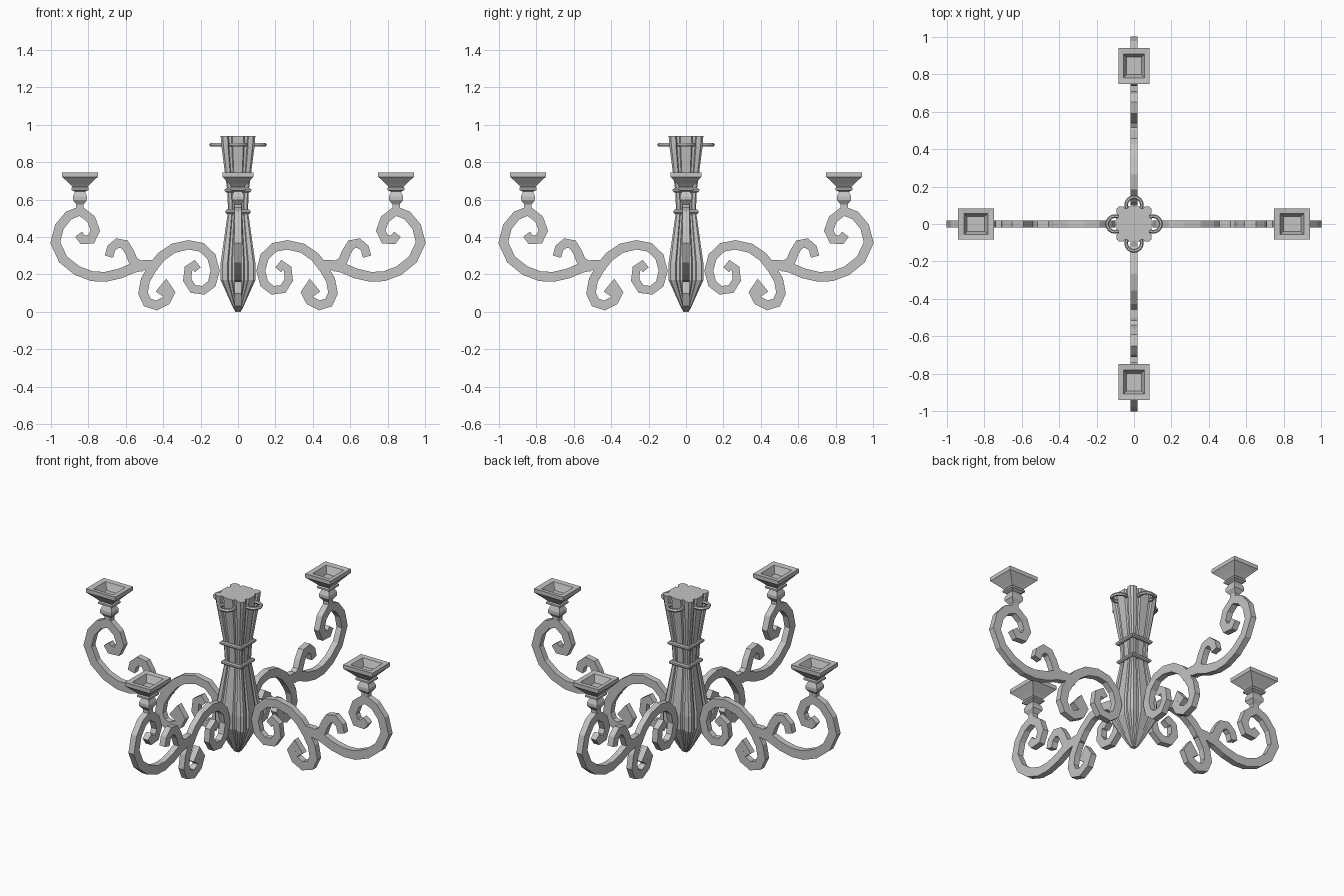
import bpy, bmesh, math
from mathutils import Vector

cube = bpy.data.objects.get("Cube")
if cube:
    bpy.data.objects.remove(cube, do_unlink=True)

metal = bpy.data.materials.new("grey metal")
metal.use_nodes = True
GREY = (0.55, 0.55, 0.55, 1)
metal.diffuse_color = GREY
metal.node_tree.nodes["Principled BSDF"].inputs["Base Color"].default_value = GREY


def finish(bm, name):
    bmesh.ops.recalc_face_normals(bm, faces=bm.faces)
    mesh = bpy.data.meshes.new(name)
    bm.to_mesh(mesh)
    bm.free()
    mesh.materials.append(metal)
    obj = bpy.data.objects.new(name, mesh)
    bpy.context.collection.objects.link(obj)
    return obj


def skin(bm, rings):
    """Join rings of points into a closed tube."""
    loops = [[bm.verts.new(p) for p in ring] for ring in rings]
    for a, b in zip(loops, loops[1:]):
        for i in range(len(a)):
            j = (i + 1) % len(a)
            bm.faces.new((a[i], a[j], b[j], b[i]))
    bm.faces.new(loops[0])
    bm.faces.new(loops[-1])


def loft(name, section, profile, x=0):
    """Stack scaled copies of a section along z."""
    bm = bmesh.new()
    skin(bm, [[(x + px * h, py * h, z) for px, py in section] for z, h in profile])
    return finish(bm, name)


def ribbon(bm, path, widths, thick=0.018):
    """Flat scroll bar in the xz plane, mitred at each bend."""
    pts = [Vector(p) for p in path]
    rings = []
    for i, p in enumerate(pts):
        d0 = (p - pts[i - 1]).normalized() if i else None
        d1 = (pts[i + 1] - p).normalized() if i + 1 < len(pts) else d0
        d0 = d0 or d1
        t = (d0 + d1).normalized()
        f = i / (len(pts) - 1)
        w = widths[0] * (1 - f) + widths[1] * f
        n = Vector((-t.y, t.x)) * (w / 2 / max(t.dot(d1), 0.75))
        a, b = p + n, p - n
        rings.append([(a.x, -thick, a.y), (a.x, thick, a.y),
                      (b.x, thick, b.y), (b.x, -thick, b.y)])
    skin(bm, rings)


def around(obj):
    """Repeat a part on the other three sides."""
    names = ("left", "back", "right", "front")
    base = obj.name
    obj.name = f"{names[0]}_{base}"
    for k in range(1, 4):
        copy = obj.copy()
        copy.name = f"{names[k]}_{base}"
        copy.rotation_euler.z = k * math.pi / 2
        bpy.context.collection.objects.link(copy)


# Fluted square column
side = [(-0.93, 0.93), (-0.88, 1), (-0.6, 1), (-0.54, 0.88), (-0.38, 0.88), (-0.32, 1),
        (0.32, 1), (0.38, 0.88), (0.54, 0.88), (0.6, 1), (0.88, 1)]
fluted = []
for k in range(4):
    for px, py in side:
        for _ in range(k):
            px, py = py, -px
        fluted.append((px, py))
loft("column", fluted, [(0, 0.014), (0.03, 0.03), (0.17, 0.093), (0.26, 0.093),
                        (0.54, 0.053), (0.65, 0.058), (0.88, 0.088), (0.94, 0.093)])

# Collars
square = [(-1, -1), (1, -1), (1, 1), (-1, 1)]
for name, z, h in (("lower_collar", 0.535, 0.066), ("upper_collar", 0.65, 0.071)):
    loft(name, square, [(z - 0.011, h - 0.006), (z - 0.005, h),
                        (z + 0.005, h), (z + 0.011, h - 0.006)])

# Ring handles near the top
bpy.ops.mesh.primitive_torus_add(major_segments=16, minor_segments=6, major_radius=0.042,
                                 minor_radius=0.01, location=(0, 0, 0))
ring = bpy.context.object
ring.name = "ring_handle"
ring.data.materials.append(metal)
for v in ring.data.vertices:
    v.co += Vector((0.102, 0, 0.893))
around(ring)

# Scrolled arm
bm = bmesh.new()
ribbon(bm, [(0.215, 0.225), (0.235, 0.25), (0.265, 0.23), (0.272, 0.17), (0.24, 0.122),
            (0.185, 0.115), (0.14, 0.15), (0.122, 0.22), (0.142, 0.295), (0.195, 0.345),
            (0.265, 0.358), (0.345, 0.34), (0.41, 0.295), (0.455, 0.24)], (0.04, 0.052))
ribbon(bm, [(0.41, 0.295), (0.455, 0.24), (0.495, 0.17), (0.508, 0.1), (0.485, 0.05),
            (0.435, 0.034), (0.385, 0.06), (0.362, 0.105), (0.385, 0.145), (0.42, 0.095)],
       (0.05, 0.048))
ribbon(bm, [(0.43, 0.25), (0.5, 0.25), (0.56, 0.235), (0.63, 0.205), (0.71, 0.187),
            (0.78, 0.19), (0.86, 0.22), (0.935, 0.28), (0.977, 0.37), (0.955, 0.455),
            (0.905, 0.515), (0.843, 0.54), (0.785, 0.495), (0.763, 0.435), (0.785, 0.388),
            (0.83, 0.385), (0.852, 0.415)], (0.055, 0.045))
ribbon(bm, [(0.69, 0.295), (0.678, 0.34), (0.645, 0.368), (0.605, 0.36), (0.58, 0.32),
            (0.56, 0.27), (0.5, 0.235)], (0.045, 0.05))
around(finish(bm, "scroll_arm"))

# Square candle cup with a recessed top
plate = [(-1, -0.87), (1, -0.87), (1, 0.87), (-1, 0.87)]
around(loft("candle_cup", plate, [
    (0.545, 0.02), (0.575, 0.02), (0.598, 0.038), (0.617, 0.038), (0.642, 0.026),
    (0.652, 0.046), (0.662, 0.046), (0.668, 0.04), (0.685, 0.056), (0.715, 0.088),
    (0.722, 0.096), (0.745, 0.096), (0.742, 0.065), (0.7, 0.047)], x=0.845))
